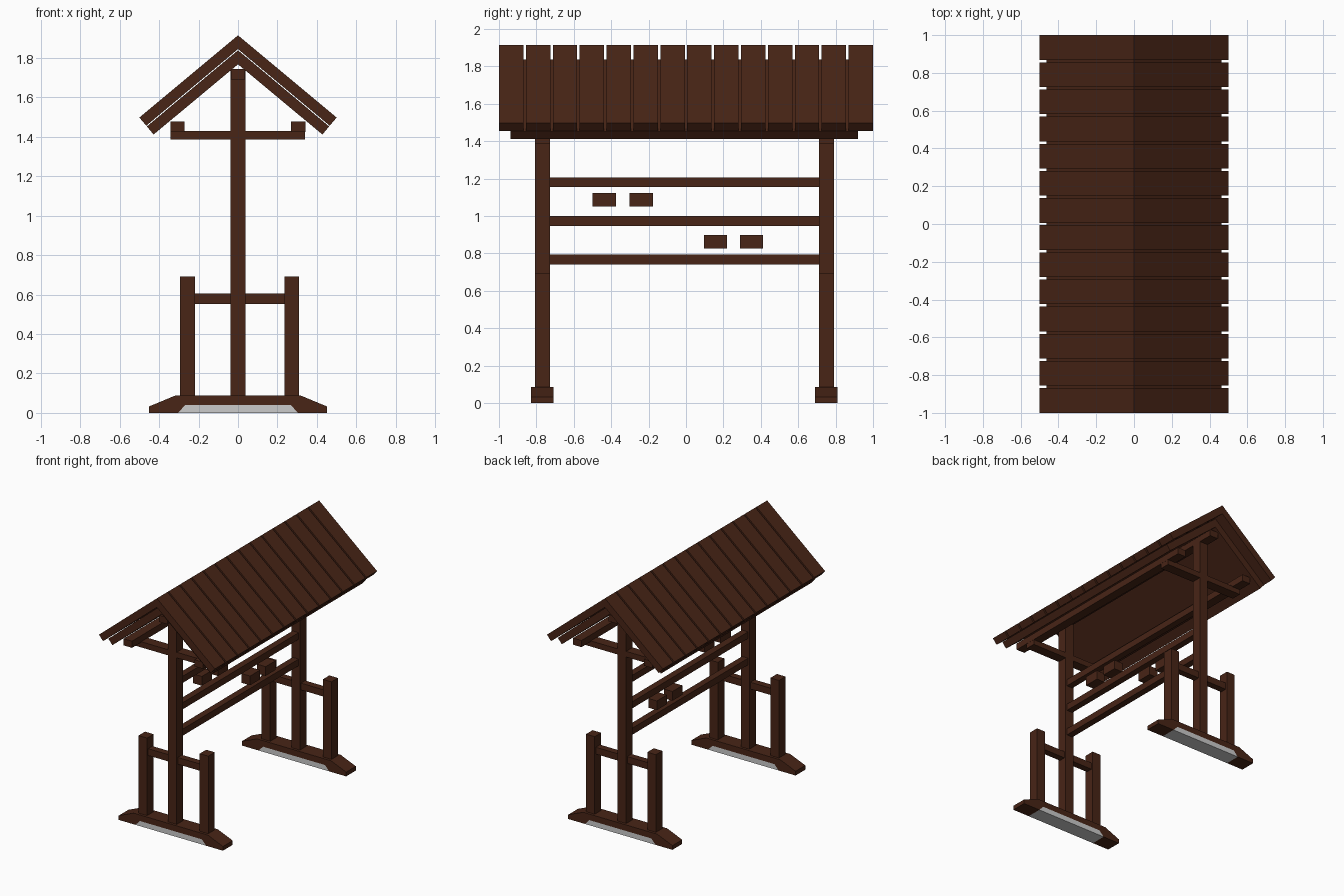
import bpy, bmesh

if "Cube" in bpy.data.objects:
    bpy.data.objects.remove(bpy.data.objects["Cube"])

wood = bpy.data.materials.new("dark_wood")
wood.diffuse_color = (0.065, 0.018, 0.008, 1)
wood.use_nodes = True
wood.node_tree.nodes["Principled BSDF"].inputs["Base Color"].default_value = wood.diffuse_color


def prism(name, profile, y0, y1, mat=wood):
    """Extrude an (x, z) outline along y."""
    bm = bmesh.new()
    face = bm.faces.new([bm.verts.new((x, y0, z)) for x, z in profile])
    ext = bmesh.ops.extrude_face_region(bm, geom=[face])
    verts = [v for v in ext["geom"] if isinstance(v, bmesh.types.BMVert)]
    bmesh.ops.translate(bm, verts=verts, vec=(0, y1 - y0, 0))
    bmesh.ops.recalc_face_normals(bm, faces=bm.faces)
    mesh = bpy.data.meshes.new(name)
    bm.to_mesh(mesh)
    bm.free()
    if mat:
        mesh.materials.append(mat)
    ob = bpy.data.objects.new(name, mesh)
    bpy.context.collection.objects.link(ob)
    return ob


def box(name, x0, x1, y0, y1, z0, z1):
    return prism(name, [(x0, z0), (x1, z0), (x1, z1), (x0, z1)], y0, y1)


def chevron(name, apex, thick, out_top, out_low, y0, y1):
    """Gable-shaped layer: two sloping boards mitred at the ridge."""
    (xt, zt), (xl, zl) = out_top, out_low
    return prism(name, [(0, apex), (xt, zt), (xl, zl), (0, apex - thick),
                        (-xl, zl), (-xt, zt)], y0, y1)


P = 0.037                       # half width of the main timbers
foot = [(-0.45, 0), (-0.305, 0), (-0.267, 0.04), (0.267, 0.04), (0.305, 0),
        (0.45, 0), (0.45, 0.033), (0.32, 0.087), (-0.32, 0.087), (-0.45, 0.033)]
pad = [(-0.305, 0), (0.305, 0), (0.267, 0.04), (-0.267, 0.04)]

# End frames: foot, posts and cross pieces
for tag, y in (("front", -0.768), ("back", 0.75)):
    prism(f"{tag}_foot", foot, y - 0.06, y + 0.06)
    prism(f"{tag}_foot_pad", pad, y - 0.06, y + 0.06, None)
    box(f"{tag}_post", -P, P, y - 0.04, y + 0.04, 0.087, 1.74)
    for side, x in (("left", -0.256), ("right", 0.272)):
        box(f"{tag}_{side}_short_post", x - P, x + P, y - 0.04, y + 0.04, 0.087, 0.692)
    box(f"{tag}_short_rail", -0.219, 0.235, y - 0.026, y + 0.026, 0.551, 0.604)
    box(f"{tag}_roof_crossbeam", -0.342, 0.34, y - 0.04, y + 0.04, 1.386, 1.43)

# Long rails between the posts
for i, z in enumerate((0.768, 0.974, 1.18)):
    box(f"long_rail_{i}", -0.026, 0.026, -0.728, 0.71, z - 0.026, z + 0.026)

# Small hanging blocks
for i, (y, z) in enumerate(((-0.437, 1.087), (-0.239, 1.087), (0.158, 0.863), (0.35, 0.863))):
    box(f"block_{i}", -P, P, y - 0.062, y + 0.062, z - 0.036, z + 0.036)

# Roof beams
for name, x, z0, z1 in (("left_purlin", -0.307, 1.425, 1.477),
                        ("right_purlin", 0.305, 1.425, 1.477),
                        ("ridge_beam", 0, 1.69, 1.742)):
    box(name, x - 0.036, x + 0.036, -0.92, 0.905, z0, z1)

# Inner roof panel and outer planks
chevron("roof_panel", 1.838, 0.071, (0.462, 1.452), (0.428, 1.411), -0.938, 0.92)
pitch, width = 0.1438, 0.1306
for i in range(14):
    y = -1 + i * pitch
    chevron(f"roof_plank_{i}", 1.914, 0.07, (0.5, 1.497), (0.465, 1.456), y, y + width)
